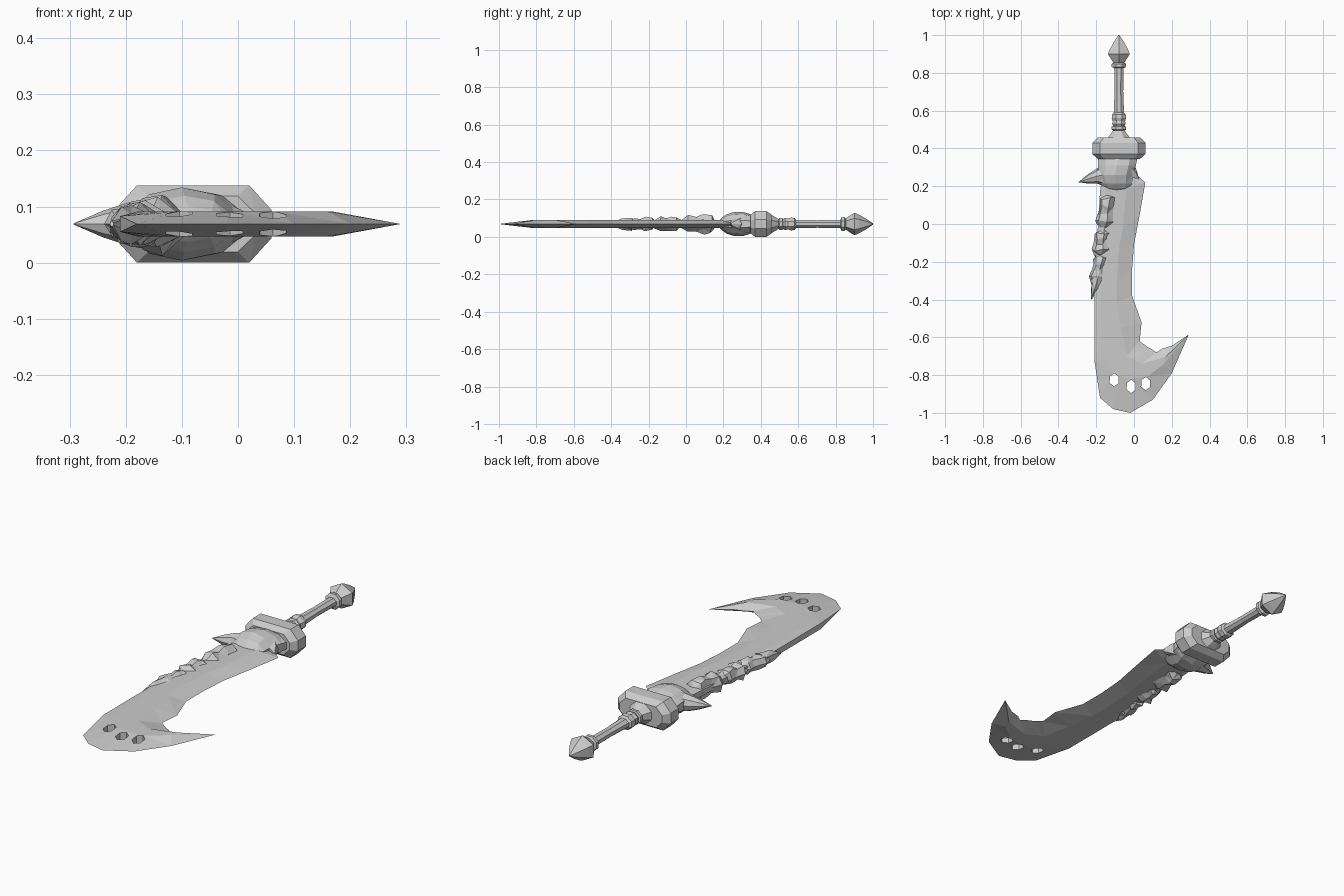
import bpy, bmesh, math, random
from mathutils import Vector

if "Cube" in bpy.data.objects:
    bpy.data.objects.remove(bpy.data.objects["Cube"])

random.seed(4)
ZC = 0.069      # mid plane of the sword
HX = -0.08      # hilt axis


def build(name, rings, cap=True):
    """Skin a list of equal-length point rings; merge collapsed points."""
    bm = bmesh.new()
    vs = [[bm.verts.new(p) for p in r] for r in rings]
    n = len(rings[0])
    for a, b in zip(vs, vs[1:]):
        for i in range(n):
            j = (i + 1) % n
            bm.faces.new((a[i], a[j], b[j], b[i]))
    bm.faces.new(vs[0])
    bm.faces.new(vs[-1])
    bmesh.ops.remove_doubles(bm, verts=bm.verts, dist=0.0005)
    bmesh.ops.triangulate(bm, faces=[f for f in bm.faces if len(f.verts) == 4])
    bmesh.ops.recalc_face_normals(bm, faces=bm.faces)
    me = bpy.data.meshes.new(name)
    bm.to_mesh(me)
    bm.free()
    ob = bpy.data.objects.new(name, me)
    bpy.context.collection.objects.link(ob)
    return ob


def loft_y(name, stations, sides=8, jitter=0.0):
    """Rings across y: (y, centre x, half width, half height)."""
    rings = []
    for y, cx, rx, rz in stations:
        ring = []
        for i in range(sides):
            a = math.tau * (i + 0.5) / sides
            k = 1 / math.cos(math.pi / sides) * (1 + random.uniform(-jitter, jitter))
            ring.append((cx + rx * k * math.cos(a),
                         y + random.uniform(-jitter, jitter) * 0.06,
                         ZC + rz * k * math.sin(a)))
        rings.append(ring)
    return build(name, rings)


# Blade: outer edge, flat start, flat end, inner cutting edge at each station
stations = [
    (-.16, .32, -.14, .32, -.06, .30, -.01, .28),
    (-.18, .17, -.15, .17, -.04, .19, .06, .22),
    (-.19, .00, -.16, .00, -.06, -.03, .03, .05),
    (-.20, -.13, -.16, -.13, -.08, -.13, .00, -.11),
    (-.21, -.29, -.17, -.30, -.09, -.29, -.01, -.24),
    (-.21, -.42, -.18, -.44, -.09, -.41, -.01, -.38),
    (-.21, -.58, -.17, -.58, -.07, -.55, .04, -.52),
    (-.21, -.72, -.14, -.71, -.05, -.65, .03, -.62),
    (-.18, -.92, -.11, -.79, -.04, -.70, .07, -.65),
    (-.11, -.98, -.07, -.81, -.01, -.71, .09, -.66),
    (-.02, -1.0, -.02, -.82, .04, -.74, .12, -.68),
    (.10, -.93, .07, -.81, .11, -.72, .15, -.66),
    (.20, -.79, .16, -.74, .17, -.70, .20, -.645),
    (.29, -.585, .29, -.585, .29, -.585, .29, -.585),
]
rings = []
for i, s in enumerate(stations):
    t = 0.0 if i == 13 else 0.022
    e = 0.014 if i < 8 else 0.0
    o, p, q, c = [s[k:k + 2] for k in (0, 2, 4, 6)]
    rings.append([(*o, ZC + e), (*p, ZC + t), (*q, ZC + t), (*c, ZC),
                  (*q, ZC - t), (*p, ZC - t), (*o, ZC - e)])
blade = build("blade", rings)

# Holes through the hooked end
for k, (x, y) in enumerate([(-.105, -.825), (-.015, -.86), (.062, -.845)]):
    ring = [(x + .027 * math.cos(math.tau * i / 6 + .5),
             y + .035 * math.sin(math.tau * i / 6 + .5)) for i in range(6)]
    cutter = build("hole_cutter_%d" % k, [[(*p, z) for p in ring] for z in (-.1, .25)])
    cutter.hide_render = True
    cutter.hide_set(True)
    mod = blade.modifiers.new("hole", 'BOOLEAN')
    mod.operation = 'DIFFERENCE'
    mod.solver = 'EXACT'
    mod.object = cutter

# Bone segments along the spine of the blade
for k, (y0, y1, cx0, cx1, w, h) in enumerate([
        (.155, -.02, -.135, -.16, .048, .048),
        (-.03, -.165, -.165, -.18, .046, .040),
        (-.165, -.31, -.17, -.205, .040, .033)]):
    prof = [(0, .45, .5), (.12, .9, .85), (.35, .7, 1), (.55, .85, .8), (.8, 1, .9), (1, .5, .5)]
    loft_y("spine_bone_%d" % k,
           [(y0 + (y1 - y0) * t, cx0 + (cx1 - cx0) * t, w * a, h * b) for t, a, b in prof],
           7, 0.13)
loft_y("spine_bone_tail", [(-.29, -.19, .032, .03), (-.34, -.208, .018, .025),
                           (-.395, -.225, .003, .004)], 6, 0.1)

# Beast-like socket holding the blade, with a side horn
loft_y("socket", [(.36, -.085, .105, .045), (.31, -.09, .10, .060), (.26, -.10, .095, .062),
                  (.215, -.095, .085, .048), (.19, -.09, .070, .030), (.172, -.09, .04, .012)], 10)
horn = []
for x, y, ry, rz in [(-.13, .26, .075, .050), (-.19, .255, .042, .040),
                     (-.24, .24, .026, .024), (-.293, .222, .001, .001)]:
    horn.append([(x, y + ry * math.cos(math.tau * i / 8), ZC + rz * math.sin(math.tau * i / 8))
                 for i in range(8)])
build("side_horn", horn)
build("upper_fang", [[(x, y + r * math.cos(math.tau * i / 5), ZC + r * .8 * math.sin(math.tau * i / 5))
                      for i in range(5)] for x, y, r in
                     [(-.02, .29, .05), (.01, .265, .03), (.028, .235, .002)]])

# Guard: chamfered block
section = [(.14, .025), (.10, .069), (-.10, .069), (-.14, .025),
           (-.14, -.025), (-.10, -.069), (.10, -.069), (.14, -.025)]
build("guard", [[(HX + x * s, y, ZC + z * u) for x, z in section]
                for y, s, u in [(.345, .80, .72), (.37, 1, 1), (.43, 1, 1), (.458, .80, .72)]])

# Hilt: flared collar, ferrule, grip and pommel
loft_y("collar", [(y, HX, r, r * .85) for y, r in
                  [(.45, .062), (.475, .045), (.495, .030), (.50, .038), (.515, .038), (.52, .028)]])
loft_y("ferrule", [(y, HX, r, r * .9) for y, r in
                   [(.515, .028), (.53, .036), (.545, .032), (.56, .038), (.58, .036), (.59, .024)]])
loft_y("grip", [(.57, HX, .028, .023), (.70, HX, .023, .020), (.85, HX, .025, .021)], 8)
loft_y("pommel_ring", [(y, HX, r, r * .95) for y, r in
                       [(.825, .024), (.832, .038), (.848, .038), (.856, .026)]])
loft_y("pommel", [(y, HX, r, r * .9) for y, r in
                  [(.85, .026), (.865, .036), (.90, .058), (.925, .048), (.965, .026), (1.0, .003)]], 6)
